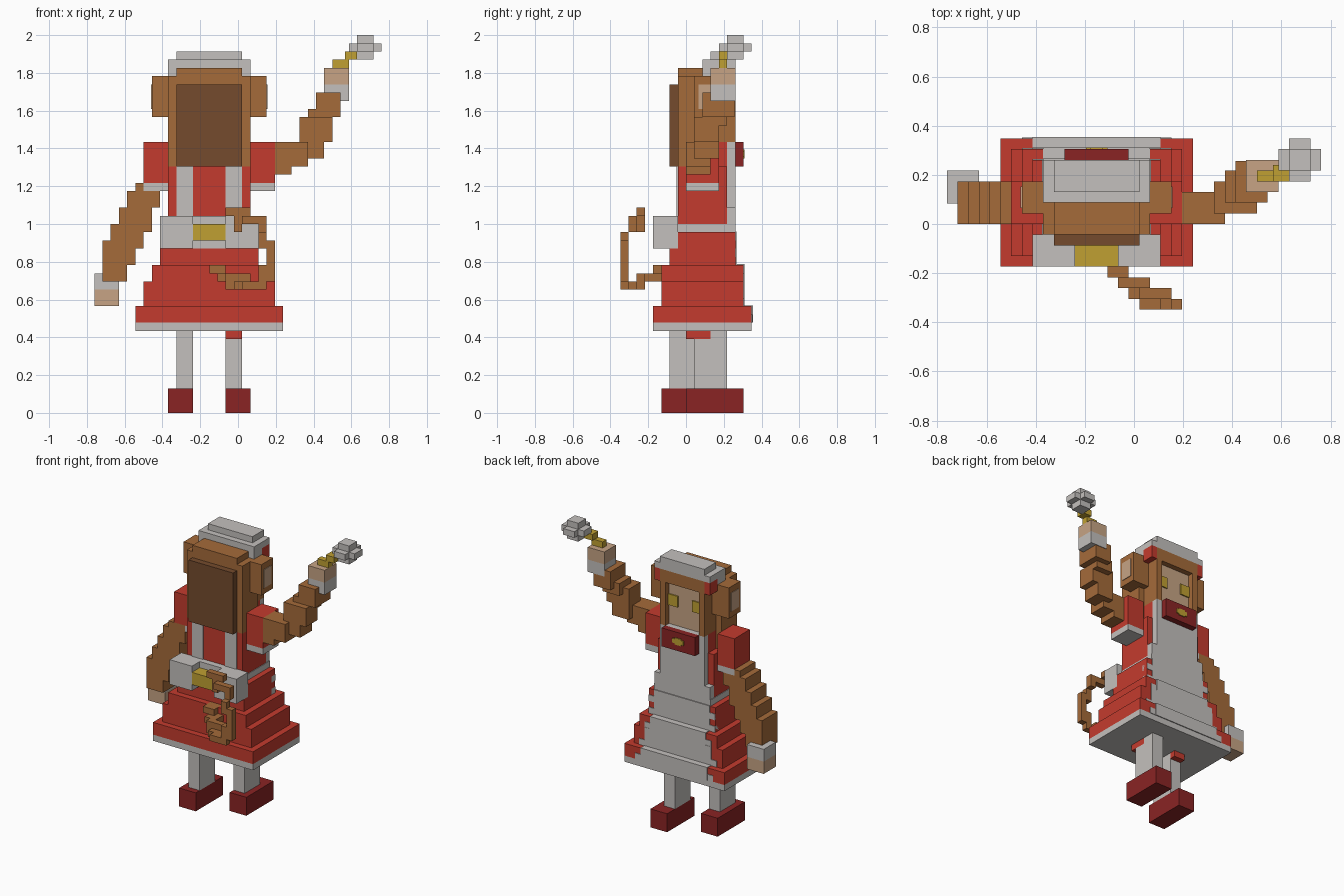
import bpy
import bmesh
from mathutils import Vector

if "Cube" in bpy.data.objects:
    bpy.data.objects.remove(bpy.data.objects["Cube"])

UNIT = 2 / 46                    # edge of one block
ORIGIN = Vector((17.5, 8, 0))    # block coordinates of the centre of the base
MIDDLE = 14                      # the body's own mirror line


def material(name, code):
    """Make a flat material from an sRGB hex code."""
    def linear(c):
        return c / 12.92 if c < 0.04 else ((c + 0.055) / 1.055) ** 2.4
    colour = [linear(c / 255) for c in bytes.fromhex(code)] + [1]
    mat = bpy.data.materials.new(name)
    mat.diffuse_color = colour
    mat.use_nodes = True
    mat.node_tree.nodes["Principled BSDF"].inputs["Base Color"].default_value = colour
    return mat


red = material("dress red", "C43B2E")
dark_red = material("dark red", "8A2424")
white = material("soft white", "C4C0BD")
brown = material("fur brown", "A56B3A")
dark_brown = material("dark hair brown", "754B2D")
tan = material("skin tan", "C7A485")
yellow = material("golden yellow", "C0A032")


def part(name, mat, *boxes, mirror=False):
    """Join boxes, each given as x, y and z ranges in blocks, into one part."""
    boxes = list(boxes)
    if mirror:
        boxes += [((2 * MIDDLE - x[1], 2 * MIDDLE - x[0]), y, z) for x, y, z in boxes]
    bm = bmesh.new()
    for ranges in boxes:
        low, high = (Vector(corner) for corner in zip(*ranges))
        cube = bmesh.ops.create_cube(bm, size=1)
        for v in cube["verts"]:
            v.co = [(h if c > 0 else l) for c, l, h in zip(v.co, low, high)]
            v.co = (v.co - ORIGIN) * UNIT
    mesh = bpy.data.meshes.new(name)
    bm.to_mesh(mesh)
    bm.free()
    mesh.materials.append(mat)
    obj = bpy.data.objects.new(name, mesh)
    bpy.context.collection.objects.link(obj)
    return obj


# Shoes and legs, one foot a step ahead of the other
for side, x, heel in (("right", 10, 5), ("left", 16, 8)):
    outer = (x, x + 3) if side == "left" else (x - 1, x + 2)
    part(side + "_shoe", dark_red, (outer, (heel, heel + 7), (0, 3)))
    part(side + "_leg", white, ((x, x + 2), (heel + 1, heel + 5), (3, 9)))
part("right_leg_top", white, ((10, 12), (6, 10), (9, 10)))
part("left_leg_top", white, ((16, 18), (11, 13), (9, 10)))
part("right_leg_band", red, ((10, 12), (10, 11), (9, 10)))
part("left_leg_band", red, ((16, 18), (8, 11), (9, 10)))

# Stepped skirt: half width, back, front, bottom, top, apron half width
tiers = (
    (9, 4, 16, 11, 13, 6),
    (8, 5, 15, 13, 16, 6),
    (7, 5, 15, 16, 18, 5),
    (6, 6, 14, 18, 20, 5),
    (6, 7, 14, 20, 22, 5),
)
part("skirt_trim", white, ((5, 23), (4, 16), (10, 11)))
for n, (half, back, front, low, high, apron) in enumerate(tiers):
    part(f"skirt_tier_{n}", red,
         ((MIDDLE - half, MIDDLE + half), (back, front), (low, high)))
    part(f"apron_tier_{n}", white,
         ((MIDDLE - apron, MIDDLE + apron), (front - 2, front + 0.15), (low, high + 0.1)))
    # Ragged lower edge of the apron
    part(f"apron_edge_{n}", white,
         ((MIDDLE - apron - 1, MIDDLE + apron + 1), (front - 1, front + 0.1), (low, low + 1)))

# Torso, apron bib and back straps
part("torso", red, ((9, 19), (7, 13), (22, 30)), ((10, 18), (7, 13), (30, 33)))
part("belt", white, ((8.9, 19.1), (6.9, 14), (22, 23)))
part("apron_bib", white, ((10, 18), (13, 14), (23, 33)))
part("apron_bib_wing", white, ((18, 19), (13, 14), (23, 25)), mirror=True)
part("back_strap", white, ((16, 18), (6.85, 7), (23, 30)), mirror=True)

# Bow tied at the back of the waist
part("waist_bow", white, ((16, 20), (4, 7), (20, 24)), mirror=True)
part("waist_bow_middle", white, ((12, 16), (6, 7), (20, 24)))
part("waist_bow_knot", yellow, ((12, 16), (4, 6), (21, 23)))

# Neck bow with its button
part("neck_bow", dark_red, ((11, 17), (14, 15), (30, 33)))
part("neck_bow_button", yellow, ((13, 15), (15, 15.15), (31.2, 31.9)),
     ((13.4, 14.6), (15, 15.15), (31, 32.1)))

# Sleeves
part("sleeve", red, ((19, 22), (8, 12), (28, 33)), mirror=True)
part("sleeve_cuff", white, ((19, 22), (8, 12), (27, 28)), mirror=True)

# Hanging right arm
part("right_arm", brown,
     ((5, 8), (8, 12), (25, 28)),
     ((4, 7), (8, 12), (22, 27)),
     ((3, 6), (8, 12), (20, 25)),
     ((2, 5), (8, 12), (18, 23)),
     ((1, 4), (8, 12), (16, 21)))
part("right_glove_cuff", white, ((0, 3), (9.9, 13), (15, 17)))
part("right_hand", tan, ((0, 3), (9.9, 13), (13, 15)))

# Raised left arm
part("left_arm", brown,
     ((20, 24), (8, 11), (29, 32)),
     ((22, 26), (8, 11), (30, 33)),
     ((25, 28), (9, 12), (31, 35)),
     ((25, 29), (9, 12), (33, 36)),
     ((26, 29), (10, 13), (35, 37)),
     ((27, 30), (10, 13.9), (36, 39)))
part("left_glove_cuff", white, ((28, 31), (11, 14), (38, 40)))
part("left_hand", tan, ((28, 31), (11, 14), (40, 42)))

# Bell held in the raised hand
part("bell_handle", yellow,
     ((29, 31), (12, 13), (42, 43)), ((30.5, 32), (12, 13.5), (43, 44)))
part("bell", white,
     ((32, 34), (13, 15), (43, 46)),
     ((31, 35), (13, 15), (44, 45)),
     ((32, 34), (12, 16), (44, 45)))

# Head, face and hair
part("head", brown, ((10, 18), (7, 13), (33, 40)),
     ((10, 18), (7, 10), (40, 42)), ((10, 18), (10, 14), (40, 42)))
part("back_hair", dark_brown, ((10, 18), (6, 8), (30, 40)))
part("side_hair", brown, ((18, 19), (7, 11), (30, 41)), mirror=True)
part("face_lock", brown, ((17, 18), (13, 14), (33, 40)), mirror=True)
part("face", tan, ((11, 17), (12, 13.1), (33, 40)))
part("eye", yellow, ((15.3, 17), (13.1, 13.3), (36.1, 37.9)), mirror=True)
part("ear", brown, ((18, 21), (9, 12), (36, 41)), mirror=True)
part("ear_inside", tan, ((21, 21.1), (9.5, 11.5), (37, 40)), mirror=True)

# Cap with red ends
part("cap", white, ((9, 19), (10, 14), (42, 43)), ((10, 18), (11, 14), (43, 44)))
part("cap_side", white, ((18, 19), (10, 12), (41, 42)), mirror=True)
part("cap_end", red, ((18, 19), (12, 14), (40, 42)), mirror=True)

# Curling tail
part("tail", brown,
     ((14, 16), (4, 6), (17, 18)),
     ((15, 17), (3, 5), (16, 17)),
     ((16, 19), (2, 3), (15, 17)),
     ((17, 20), (1, 2), (15, 16)),
     ((18, 21), (0, 1), (15, 16)),
     ((20, 21), (0, 1), (16, 18)),
     ((21, 22), (0, 1), (16, 21)),
     ((20, 21), (0, 1), (20, 22)),
     ((20, 21), (1, 2), (22, 24)),
     ((18, 20), (1, 2), (23, 24)),
     ((16, 19), (2, 3), (24, 25)),
     ((17, 18), (2, 3), (22, 24)))
